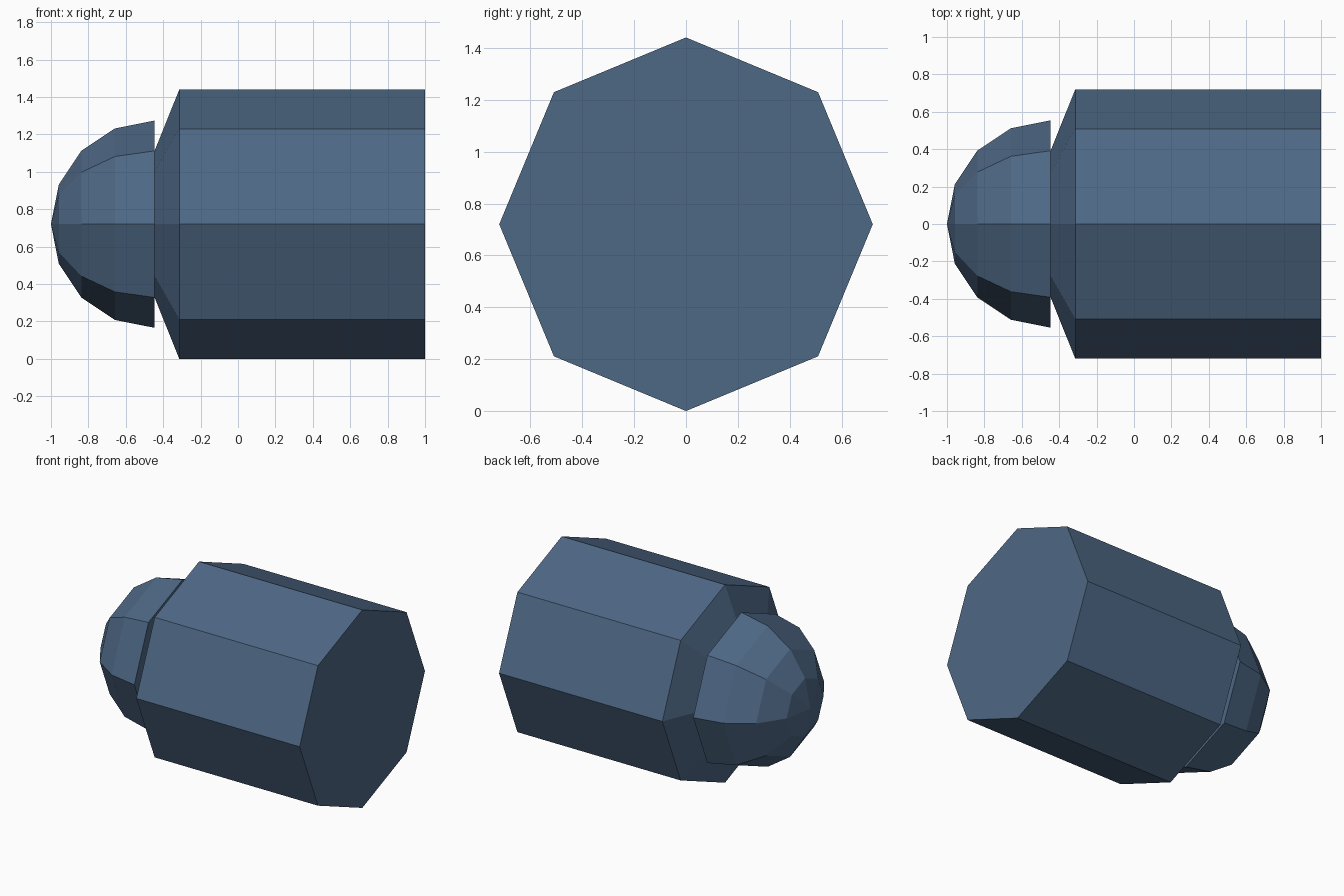
import bpy, bmesh, math

if "Cube" in bpy.data.objects:
    bpy.data.objects.remove(bpy.data.objects["Cube"])

SIDES = 8
R = 0.72  # body radius, also the height of the axis

mat = bpy.data.materials.new("slate blue")
mat.diffuse_color = (0.076, 0.138, 0.235, 1)
mat.use_nodes = True
mat.node_tree.nodes["Principled BSDF"].inputs["Base Color"].default_value = mat.diffuse_color


def lathe(name, profile):
    """Revolve (x, radius) points around the x axis; radius 0 makes a pole."""
    bm = bmesh.new()
    rings = []
    for x, r in profile:
        n = SIDES if r > 0 else 1
        rings.append([bm.verts.new((x, r * math.cos(2 * math.pi * i / SIDES),
                                    R + r * math.sin(2 * math.pi * i / SIDES)))
                      for i in range(n)])
    for a, b in zip(rings, rings[1:]):
        for i in range(SIDES):
            j = (i + 1) % SIDES
            if len(a) == 1:
                bm.faces.new((a[0], b[i], b[j]))
            else:
                bm.faces.new((a[i], b[i], b[j], a[j]))
    # flat end caps
    for ring in (rings[0], rings[-1]):
        if len(ring) > 1:
            bm.faces.new(ring)
    bmesh.ops.recalc_face_normals(bm, faces=bm.faces)
    me = bpy.data.meshes.new(name)
    bm.to_mesh(me)
    bm.free()
    me.materials.append(mat)
    ob = bpy.data.objects.new(name, me)
    bpy.context.collection.objects.link(ob)
    return ob


# Rounded nose, tapered neck and straight barrel in one closed shell
lathe("casing_with_nose", [
    (-1.0, 0), (-0.958, 0.212), (-0.838, 0.392), (-0.658, 0.512), (-0.446, 0.554),
    (-0.446, 0.392), (-0.314, R), (1.0, R)])
